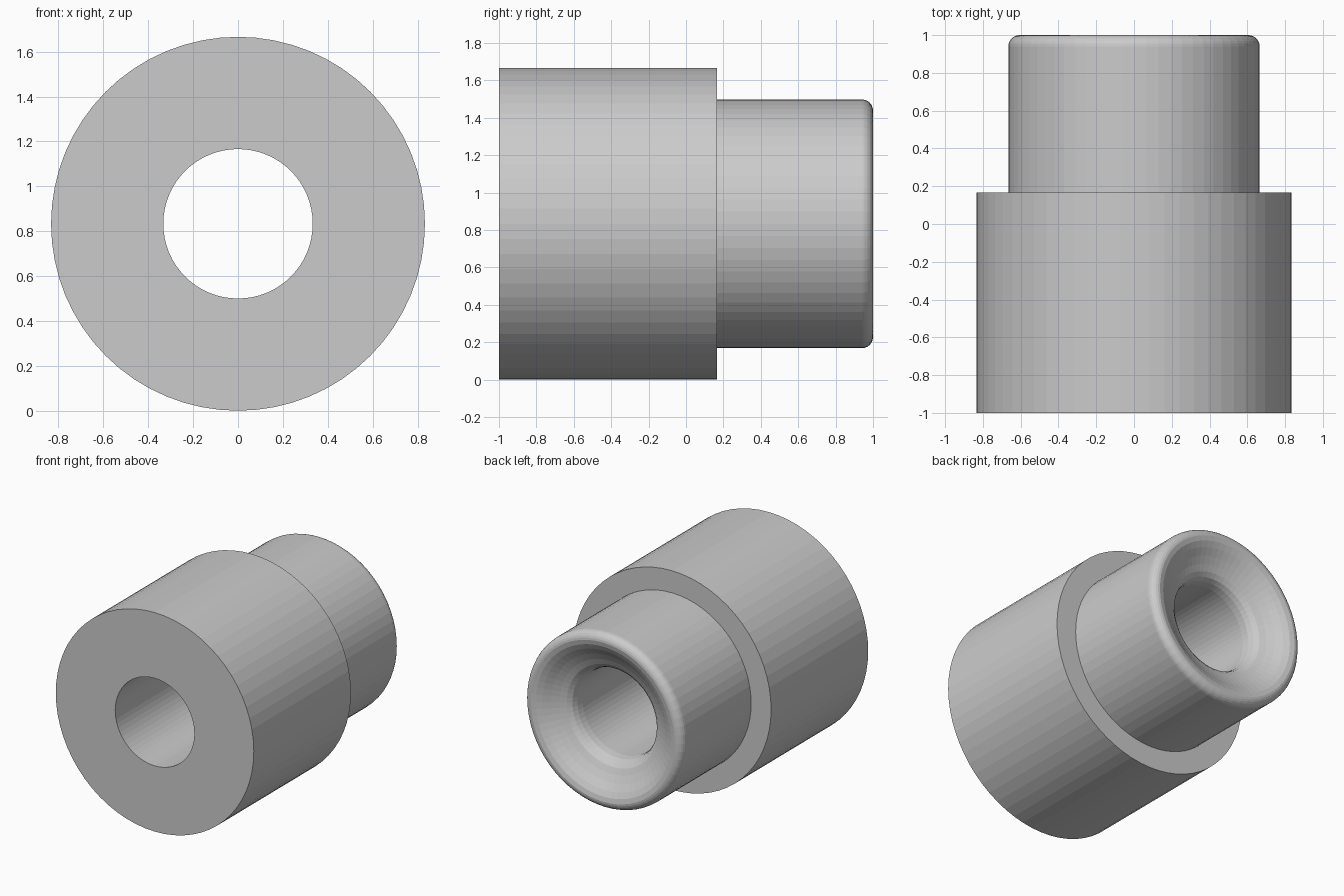
import bpy, bmesh, math

if "Cube" in bpy.data.objects:
    bpy.data.objects.remove(bpy.data.objects["Cube"])

SEGMENTS = 64
AXIS_Z = 0.833

# Closed half section of the sleeve as (radius, y)
outer = [(0.333, -1.0), (0.833, -1.0), (0.833, 0.167), (0.665, 0.167)]

# Rounded outer corner of the spigot end
FILLET = 0.06
corner = [(0.665 - FILLET + FILLET * math.cos(a), 1.0 - FILLET + FILLET * math.sin(a))
          for a in (math.radians(90 * i / 6) for i in range(7))]

# Flared mouth that blends into the bore
mouth = [(0.57, 0.992), (0.53, 0.97), (0.48, 0.935), (0.43, 0.905),
         (0.385, 0.883), (0.355, 0.857), (0.34, 0.82), (0.333, 0.77)]

profile = outer + corner + mouth

# Revolve the section around the y axis
bm = bmesh.new()
rings = []
for s in range(SEGMENTS):
    a = 2 * math.pi * s / SEGMENTS
    rings.append([bm.verts.new((r * math.cos(a), y, AXIS_Z + r * math.sin(a)))
                  for r, y in profile])
n = len(profile)
for s in range(SEGMENTS):
    this, following = rings[s], rings[(s + 1) % SEGMENTS]
    for i in range(n):
        j = (i + 1) % n
        bm.faces.new((this[i], this[j], following[j], following[i]))
bmesh.ops.recalc_face_normals(bm, faces=bm.faces[:])

mesh = bpy.data.meshes.new("stepped_sleeve")
bm.to_mesh(mesh)
bm.free()
sleeve = bpy.data.objects.new("stepped_sleeve", mesh)
bpy.context.collection.objects.link(sleeve)
